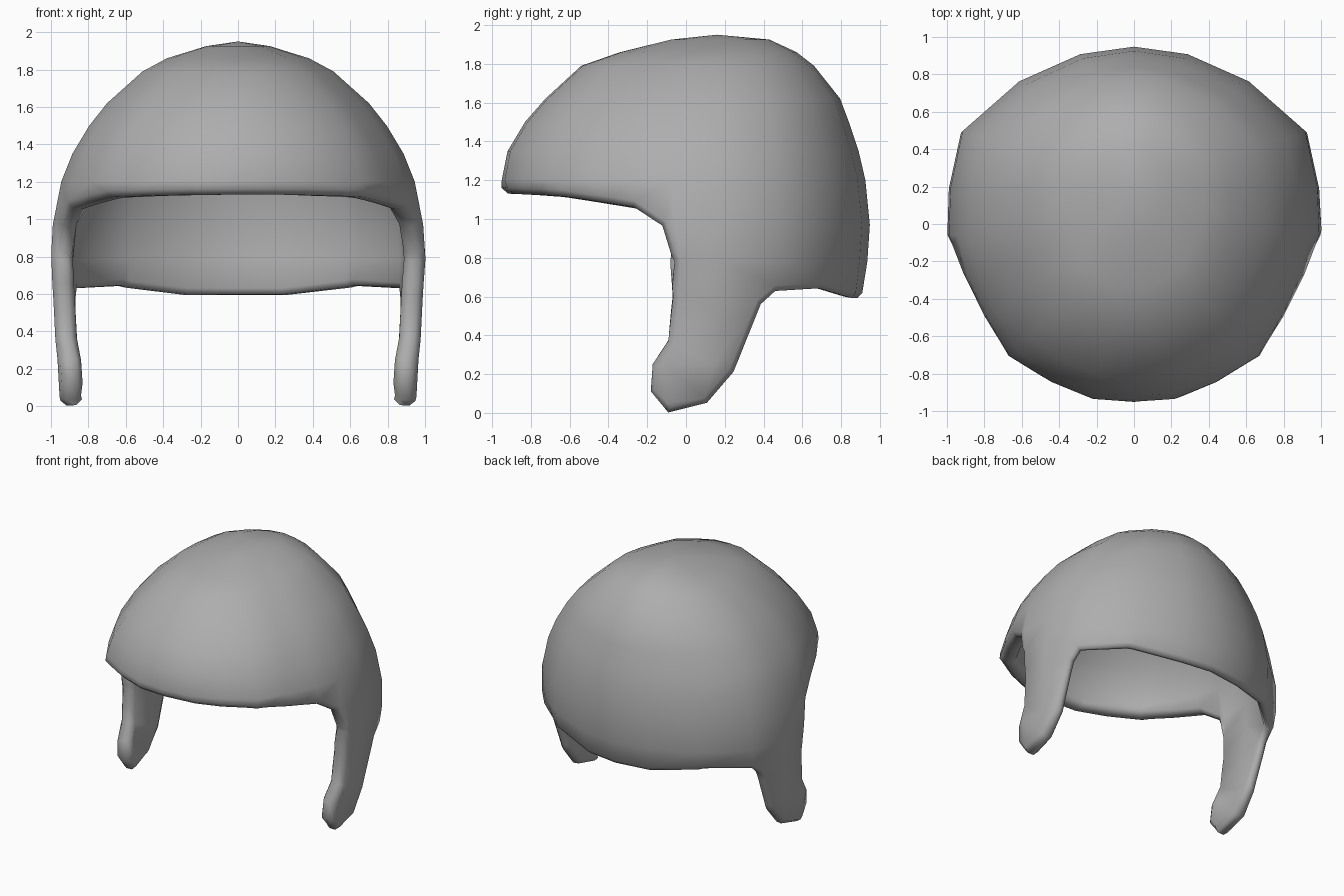
import bpy, bmesh, math
from mathutils import Vector

if "Cube" in bpy.data.objects:
    bpy.data.objects.remove(bpy.data.objects["Cube"])

ROUNDING = 0.03

# Half plan of the shell, back to front (x, y)
PLAN = [
    (0, 0.95), (0.29, 0.91), (0.62, 0.765), (0.925, 0.50), (0.99, 0.20),
    (1.0, -0.05), (0.94, -0.27), (0.83, -0.49), (0.70, -0.70),
    (0.46, -0.84), (0.23, -0.93), (0, -0.945),
]
PLAN += [(-x, y) for x, y in reversed(PLAN[1:-1])]

# Dome rings: height, front y, back y, half width
RINGS = [
    (1.925, -0.08, 0.43, 0.17), (1.86, -0.34, 0.57, 0.38),
    (1.79, -0.54, 0.66, 0.51), (1.62, -0.725, 0.795, 0.70),
    (1.50, -0.83, 0.84, 0.795), (1.35, -0.92, 0.89, 0.885),
    (1.20, -0.95, 0.925, 0.945), (0.97, -0.95, 0.948, 0.99),
    (0.78, -0.95, 0.935, 1.00), (0.50, -0.95, 0.89, 0.985),
    (0.25, -0.95, 0.85, 0.965), (-0.05, -0.95, 0.80, 0.945),
]

# Side outline (y, z): brow, face opening, ear flap, nape
OUTLINE = [
    (-1.2, 1.13), (-0.92, 1.13), (-0.65, 1.12), (-0.27, 1.065), (-0.13, 0.97),
    (-0.085, 0.82), (-0.065, 0.60), (-0.09, 0.37), (-0.18, 0.25),
    (-0.19, 0.11), (-0.09, 0.0), (0.11, 0.05), (0.25, 0.21),
    (0.39, 0.56), (0.49, 0.645), (0.70, 0.64), (0.87, 0.59),
    (1.2, 0.59), (1.2, 2.2), (-1.2, 2.2),
]


def make_object(name, bm):
    bmesh.ops.recalc_face_normals(bm, faces=bm.faces[:])
    mesh = bpy.data.meshes.new(name)
    bm.to_mesh(mesh)
    bm.free()
    obj = bpy.data.objects.new(name, mesh)
    bpy.context.collection.objects.link(obj)
    return obj


def thickness(co):
    # Thick at the face opening, thinner towards the nape
    blend = min(max(co.y / 0.35, 0), 1)
    return 0.115 - 0.045 * blend


# Solid dome lofted from the plan
bm = bmesh.new()
loops = []
for z, front, back, width in RINGS:
    scale = (back - front) / 1.895
    loops.append([bm.verts.new((x * width, front + (y + 0.945) * scale, z))
                  for x, y in PLAN])
apex = bm.verts.new((0, 0.16, 1.95))
count = len(PLAN)
for i in range(count):
    j = (i + 1) % count
    bm.faces.new((apex, loops[0][i], loops[0][j]))
    for upper, lower in zip(loops, loops[1:]):
        bm.faces.new((upper[i], lower[i], lower[j], upper[j]))
bm.faces.new(loops[-1])
helmet = make_object("helmet_shell", bm)

# Prism with the side outline
bm = bmesh.new()
left = [bm.verts.new((-1.3, y, z)) for y, z in OUTLINE]
right = [bm.verts.new((1.3, y, z)) for y, z in OUTLINE]
bm.faces.new(left)
bm.faces.new(right)
for i in range(len(OUTLINE)):
    j = (i + 1) % len(OUTLINE)
    bm.faces.new((left[i], left[j], right[j], right[i]))
cutter = make_object("outline_cutter", bm)
cutter.hide_render = True

# Trim the dome to the outline
trim = helmet.modifiers.new("trim", 'BOOLEAN')
trim.operation = 'INTERSECT'
trim.solver = 'EXACT'
trim.object = cutter
bpy.context.view_layer.update()
graph = bpy.context.evaluated_depsgraph_get()
trimmed = bpy.data.meshes.new_from_object(helmet.evaluated_get(graph))
helmet.modifiers.clear()
helmet.data = trimmed
bpy.data.objects.remove(cutter, do_unlink=True)

# Keep only the outer skin, and tidy its edge
bm = bmesh.new()
bm.from_mesh(helmet.data)
bm.normal_update()
inside = [f for f in bm.faces if abs(f.normal.x) < 1e-4]
bmesh.ops.delete(bm, geom=inside, context='FACES')
bmesh.ops.remove_doubles(bm, verts=bm.verts[:], dist=0.04)
bmesh.ops.triangulate(bm, faces=[f for f in bm.faces if len(f.verts) > 4])
bm.normal_update()

# Outward direction along the rim
rim_edges, outward = [], {}
for edge in bm.edges:
    if edge.is_boundary:
        loop = edge.link_loops[0]
        a, b = loop.vert, loop.link_loop_next.vert
        rim_edges.append((a, b))
        side = (b.co - a.co).cross(loop.face.normal).normalized()
        for v in (a, b):
            outward[v] = outward.get(v, Vector()) + side

# Inner skin and rounded rim
skin = bm.faces[:]
normals = {v: v.normal.copy() for v in bm.verts}
inner, rim = {}, {}
for v, n in normals.items():
    depth = thickness(v.co)
    start = v.co.copy()
    if v in outward:
        side = outward[v].normalized()
        rim[v] = [bm.verts.new(start - n * depth * k) for k in (0.28, 0.72)]
        start = start - side * ROUNDING
        v.co = start
    inner[v] = bm.verts.new(start - n * depth)
for face in skin:
    bm.faces.new([inner[v] for v in reversed(face.verts)])
for a, b in rim_edges:
    chain_a = [a, *rim[a], inner[a]]
    chain_b = [b, *rim[b], inner[b]]
    for k in range(3):
        bm.faces.new((chain_b[k], chain_a[k], chain_a[k + 1], chain_b[k + 1]))
bmesh.ops.recalc_face_normals(bm, faces=bm.faces[:])
bm.to_mesh(helmet.data)
bm.free()

# Plain grey finish
grey = bpy.data.materials.new("grey")
grey.diffuse_color = (0.42, 0.42, 0.42, 1)
grey.use_nodes = True
grey.node_tree.nodes["Principled BSDF"].inputs["Base Color"].default_value = grey.diffuse_color
helmet.data.materials.clear()
helmet.data.materials.append(grey)
bpy.context.view_layer.objects.active = helmet
helmet.select_set(True)
bpy.ops.object.shade_smooth_by_angle(angle=math.radians(60))
